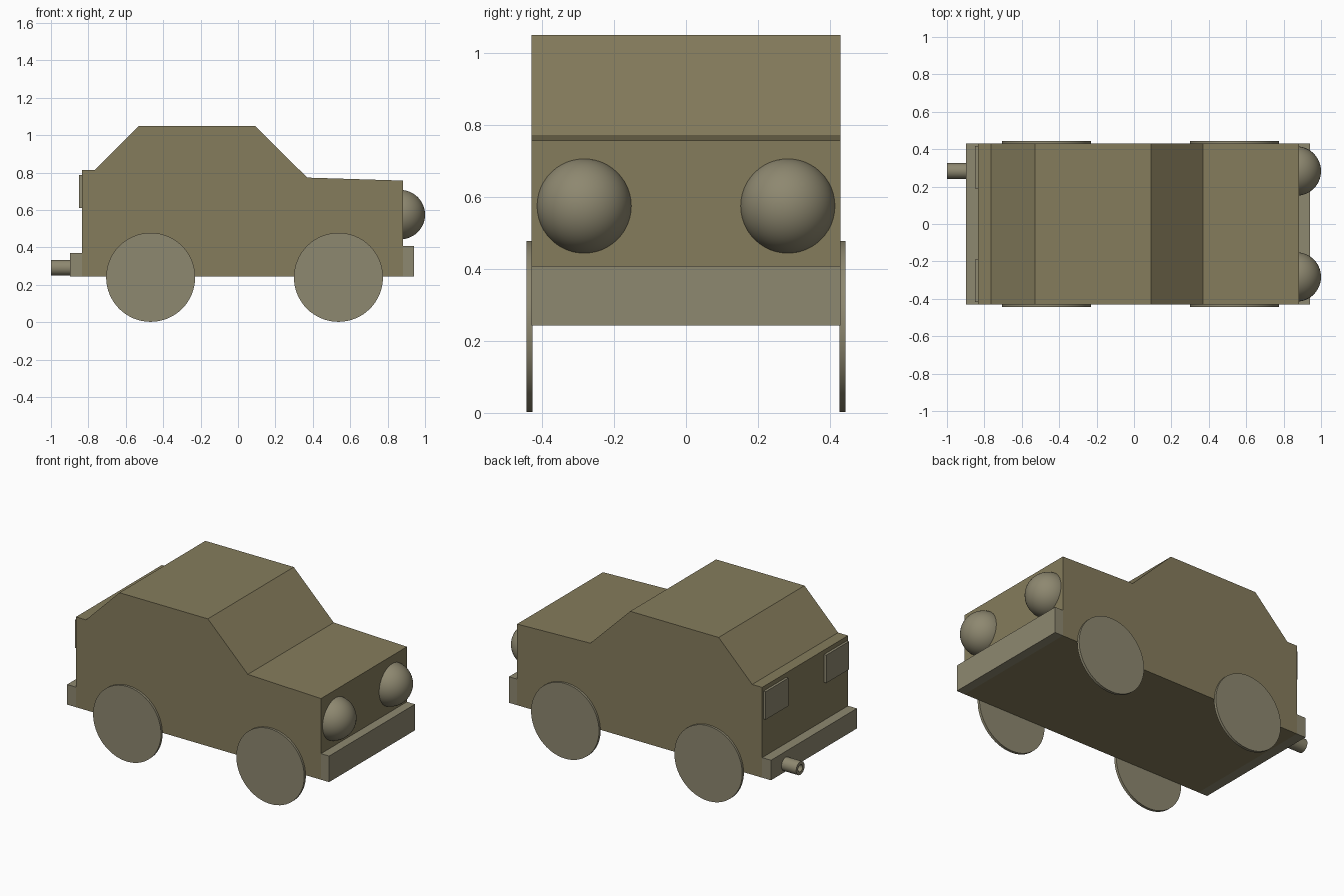
import bpy, bmesh
from math import radians

if "Cube" in bpy.data.objects:
    bpy.data.objects.remove(bpy.data.objects["Cube"])

HALF_W = 0.43


def material(name, rgb):
    m = bpy.data.materials.new(name)
    m.diffuse_color = (*rgb, 1)
    m.use_nodes = True
    m.node_tree.nodes["Principled BSDF"].inputs["Base Color"].default_value = m.diffuse_color
    return m


PAINT = material("paint", (0.235, 0.202, 0.107))
TRIM = material("trim", (0.27, 0.246, 0.162))


def box(name, lo, hi, mat=TRIM):
    bpy.ops.mesh.primitive_cube_add(size=1, location=[(a + b) / 2 for a, b in zip(lo, hi)])
    ob = bpy.context.object
    ob.name = name
    ob.scale = [b - a for a, b in zip(lo, hi)]
    ob.data.materials.append(mat)
    return ob


def smooth(ob, name, mat=TRIM):
    ob.name = name
    ob.data.materials.append(mat)
    bpy.ops.object.shade_smooth_by_angle(angle=radians(35))


# Body: side profile extruded across the width
profile = [(-0.835, 0.243), (0.883, 0.243), (0.883, 0.757), (0.37, 0.773),
           (0.09, 1.05), (-0.53, 1.05), (-0.765, 0.815), (-0.835, 0.815)]
bm = bmesh.new()
side = bm.faces.new([bm.verts.new((x, -HALF_W, z)) for x, z in profile])
ext = bmesh.ops.extrude_face_region(bm, geom=[side])
bmesh.ops.translate(bm, vec=(0, 2 * HALF_W, 0),
                    verts=[v for v in ext["geom"] if isinstance(v, bmesh.types.BMVert)])
bmesh.ops.recalc_face_normals(bm, faces=bm.faces)
mesh = bpy.data.meshes.new("body")
bm.to_mesh(mesh)
bm.free()
mesh.materials.append(PAINT)
bpy.context.collection.objects.link(bpy.data.objects.new("body", mesh))

# Bumpers
box("front_bumper", (0.883, -HALF_W, 0.243), (0.94, HALF_W, 0.408))
box("rear_bumper", (-0.897, -HALF_W, 0.243), (-0.835, HALF_W, 0.37))

for s, label in ((-1, "right"), (1, "left")):
    # Thin disc wheels
    for x, end in ((-0.467, "rear"), (0.537, "front")):
        bpy.ops.mesh.primitive_cylinder_add(vertices=64, radius=0.238, depth=0.017,
                                            location=(x, s * 0.4355, 0.24),
                                            rotation=(radians(90), 0, 0))
        smooth(bpy.context.object, f"{end}_{label}_wheel")
    # Round headlight
    bpy.ops.mesh.primitive_uv_sphere_add(segments=48, ring_count=24, radius=0.132,
                                         location=(0.868, s * 0.283, 0.575))
    smooth(bpy.context.object, f"{label}_headlight")
    # Tail light plate
    y0, y1 = sorted((s * 0.19, s * 0.417))
    box(f"{label}_tail_light", (-0.851, y0, 0.61), (-0.835, y1, 0.787))

# Hollow exhaust pipe: inner and outer rings bridged into a tube
bm = bmesh.new()
n, rings = 32, []
for r, z in ((0.042, 0), (0.042, 0.103), (0.022, 0.103), (0.022, 0)):
    ring = bmesh.ops.create_circle(bm, segments=n, radius=r)["verts"]
    bmesh.ops.translate(bm, verts=ring, vec=(0, 0, z))
    rings.append(ring)
for a, b in zip(rings, rings[1:] + rings[:1]):
    for i in range(n):
        j = (i + 1) % n
        bm.faces.new((a[i], a[j], b[j], b[i]))
bmesh.ops.recalc_face_normals(bm, faces=bm.faces)
mesh = bpy.data.meshes.new("exhaust_pipe")
bm.to_mesh(mesh)
bm.free()
pipe = bpy.data.objects.new("exhaust_pipe", mesh)
pipe.location = (-0.897, 0.283, 0.291)
pipe.rotation_euler = (0, radians(-90), 0)
bpy.context.collection.objects.link(pipe)
bpy.ops.object.select_all(action="DESELECT")
pipe.select_set(True)
bpy.context.view_layer.objects.active = pipe
smooth(pipe, "exhaust_pipe")
